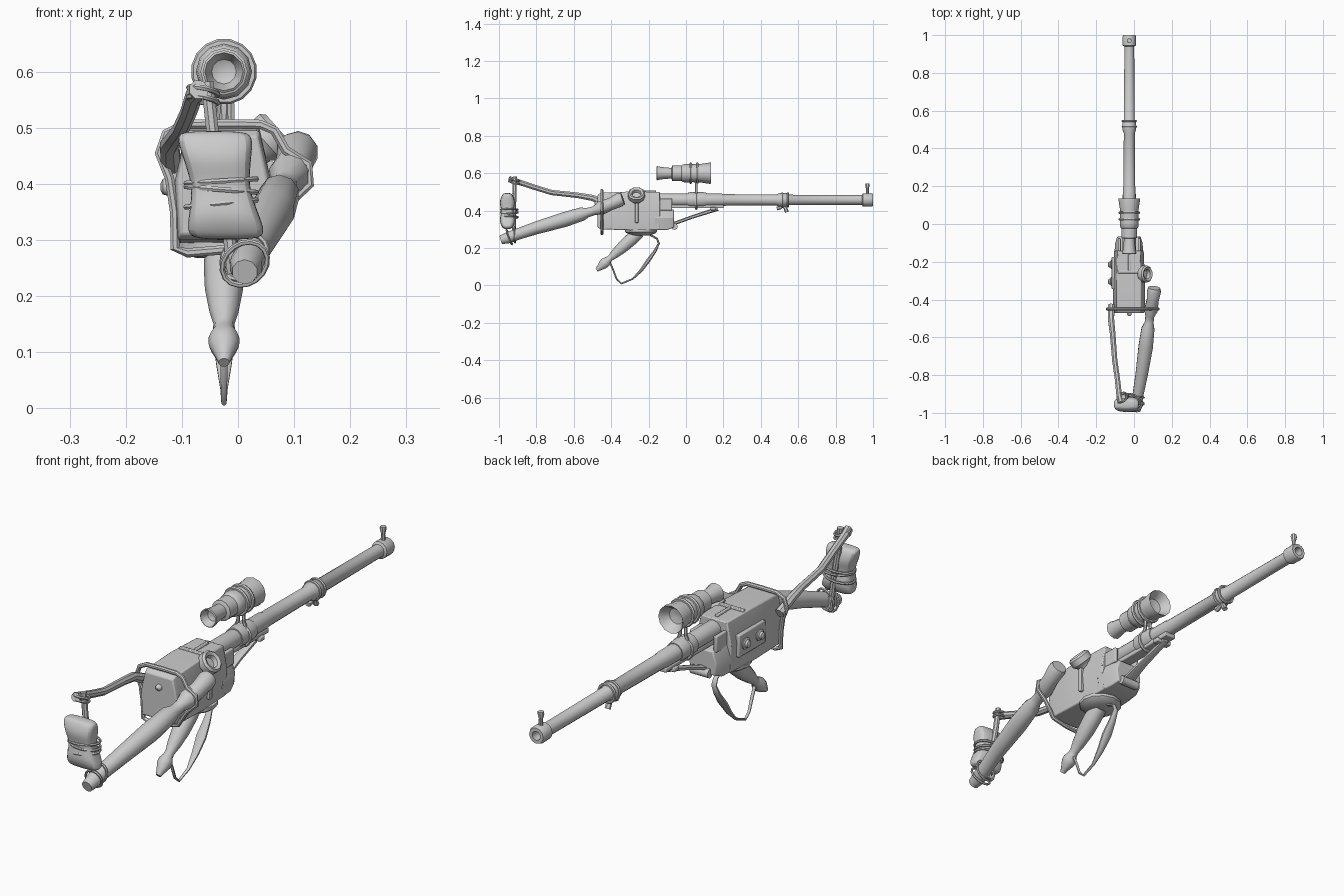
import bpy, bmesh, math
from mathutils import Vector as V

CX, BZ = -0.025, 0.457     # barrel axis


def loft(name, rings, closed=False, bevel=0, subsurf=0, angle=40):
    """Skin a list of point rings into one solid."""
    bm = bmesh.new()
    vs = [[bm.verts.new(p) for p in r] for r in rings]
    n, m = len(vs[0]), len(vs)
    for i in range(m if closed else m - 1):
        a, b = vs[i], vs[(i + 1) % m]
        for j in range(n):
            k = (j + 1) % n
            bm.faces.new((a[j], a[k], b[k], b[j]))
    if not closed:
        bm.faces.new(vs[0][::-1])
        bm.faces.new(vs[-1])
    bmesh.ops.recalc_face_normals(bm, faces=bm.faces)
    me = bpy.data.meshes.new(name)
    bm.to_mesh(me)
    bm.free()
    ob = bpy.data.objects.new(name, me)
    bpy.context.collection.objects.link(ob)
    bpy.ops.object.select_all(action='DESELECT')
    ob.select_set(True)
    bpy.context.view_layer.objects.active = ob
    bpy.ops.object.shade_smooth_by_angle(angle=math.radians(angle))
    if bevel:
        mod = ob.modifiers.new("bevel", 'BEVEL')
        mod.width, mod.segments = bevel, 2
    if subsurf:
        mod = ob.modifiers.new("subsurf", 'SUBSURF')
        mod.levels = mod.render_levels = subsurf
    return ob


def circle(c, u, w, ru, rw, n):
    return [c + u * (ru * math.cos(2 * math.pi * (j + .5) / n)) + w * (rw * math.sin(2 * math.pi * (j + .5) / n))
            for j in range(n)]


def lathe(name, origin, axis, profile, n=12):
    """Turn (distance, radius) pairs about an axis."""
    a = V(axis).normalized()
    u = a.orthogonal().normalized()
    w = a.cross(u)
    return loft(name, [circle(V(origin) + a * d, u, w, r, r, n) for d, r in profile])


def tube(name, pts, radii, n=8, closed=False, ref=(1, 0, 0), wide=None):
    """Sweep a round or flat section along a path."""
    P = [V(p) for p in pts]
    m = len(P)
    if isinstance(radii, (int, float)):
        radii = [radii] * m
    rings, u = [], V(ref)
    for i in range(m):
        a = P[i - 1] if (i or closed) else P[0]
        b = P[(i + 1) % m] if (i < m - 1 or closed) else P[-1]
        t = (b - a).normalized()
        u = (u - t * u.dot(t)).normalized()
        rings.append(circle(P[i], u, t.cross(u), wide[i] if wide else radii[i], radii[i], n))
    return loft(name, rings, closed)


def ring(name, c, axis, R, r, R2=None, n=16):
    a = V(axis).normalized()
    u = a.orthogonal().normalized()
    return tube(name, circle(V(c), u, a.cross(u), R, R2 or R, n), r, 6, True, ref=a)


def box(name, lo, hi, bevel=0.004):
    rect = lambda z: [V((lo[0], lo[1], z)), V((hi[0], lo[1], z)), V((hi[0], hi[1], z)), V((lo[0], hi[1], z))]
    return loft(name, [rect(lo[2]), rect(hi[2])], bevel=bevel)


# Barrel, muzzle and collars
lathe("barrel", (CX, -.16, BZ), (0, 1, 0),
      [(0, .036), (.35, .034), (.36, .031), (.64, .029), (.66, .036), (.70, .036), (.71, .028), (1.10, .026),
       (1.105, .035), (1.15, .036), (1.16, .032), (1.16, .018), (1.10, .017)], 12)
lathe("front_sight", (CX, .97, .485), (0, 0, 1), [(0, .009), (.03, .008), (.05, .013), (.06, .012)], 8)
for y in (.515, .545):
    ring("barrel_tie", (CX, y, BZ), (0, 1, 0), .036, .006)
for y, z in ((.485, .412), (.54, .392)):
    tube("tie_end", [(CX, .52, .425), (CX, (y + .52) / 2, .415), (CX, y, z)], [.007, .009, .011],
         6, wide=[.006, .012, .012])

# Under-barrel rail and brace
box("rail", (-.05, -.15, .413), (0, .2, .432))
tube("brace", [(CX, -.08, .325), (CX, .03, .365), (CX, .17, .41)], [.009, .009, .011], 6, wide=[.03, .02, .014])
box("rail_crosspiece", (-.06, .13, .402), (.01, .16, .42))
lathe("brace_lug", (CX - .04, -.062, .315), (1, 0, 0), [(0, .018), (.08, .018)], 10)

# Telescopic sight
lathe("scope", (CX, -.158, .60), (0, 1, 0),
      [(.035, .012), (.03, .022), (0, .034), (.003, .038), (.025, .033), (.08, .028), (.085, .042), (.135, .042),
       (.14, .047), (.16, .05), (.19, .048), (.24, .05), (.285, .057), (.292, .056), (.28, .045), (.255, .032),
       (.25, .01)], 12)
for y in (.025, .06):
    ring("scope_ring", (CX, y, .60), (0, 1, 0), .052, .007)
for s in (-1, 1):
    tube("scope_post", [(CX + s * .012, .055, .555), (CX + s * .013, .055, .51), (CX + s * .024, .055, .48)], .007, 6)
ring("barrel_clamp", (CX, .055, .452), (0, 1, 0), .042, .007)
lathe("barrel_sleeve", (CX, .01, BZ), (0, 1, 0), [(0, .04), (.02, .042), (.08, .042), (.1, .038)], 12)


# Receiver: lofted hexagonal section, with a lower nose
def section(y, sx, zlo, zhi):
    pts = ((-.08, 0), (.075, 0), (.085, .55), (.065, 1), (-.065, 1), (-.085, .55))
    return [V((-.027 + x * sx, y, zlo + t * (zhi - zlo))) for x, t in pts]


loft("receiver", [section(-.472, .94, .31, .485), section(-.455, 1, .30, .495),
                  section(-.30, 1, .295, .502), section(-.14, .92, .297, .50)], bevel=.004, angle=25)
loft("receiver_nose", [section(-.17, .92, .297, .415), section(-.10, .85, .297, .412),
                       section(-.065, .72, .31, .405)], bevel=.004, angle=25)
for s in (-1, 1):
    box("receiver_cheek", (CX - .008 + s * .053, -.15, .40), (CX + .008 + s * .053, -.075, .465))
box("top_bar", (-.085, -.262, .497), (.04, -.245, .508), .003)
box("top_rib", (-.032, -.25, .497), (-.018, -.16, .507), .003)
box("side_bar", (.045, -.272, .335), (.064, -.255, .44), .003)

# Angled cup on the right shoulder
lathe("side_cup", (.015, -.265, .445), (.75, 0, .66),
      [(0, .03), (.03, .032), (.045, .046), (.07, .046), (.078, .038), (.072, .026), (.055, .022)], 10)

# Left plate with two knobs
box("side_plate", (-.118, -.345, .35), (-.10, -.175, .44))
for y in (-.215, -.305):
    lathe("side_knob", (-.112, y, .395), (-1, 0, 0), [(0, .024), (.01, .024), (.014, .016), (.022, .014), (.026, .006)], 10)

# Rear frame lashing the stock to the receiver
tube("rear_frame", [(-.02, -.45, .507), (-.095, -.45, .506), (-.128, -.45, .49), (-.14, -.45, .455), (-.122, -.45, .41),
                    (-.113, -.45, .35), (-.112, -.45, .285), (-.09, -.45, .277), (-.02, -.45, .283), (.045, -.45, .297),
                    (.085, -.45, .36), (.128, -.45, .40), (.125, -.45, .435), (.085, -.45, .46), (.065, -.45, .495),
                    (.04, -.45, .506)], .009, 8, True, ref=(0, 1, 0))
lathe("rear_bolt", (CX, -.47, .44), (0, -1, 0), [(0, .014), (.01, .012), (.018, .004)], 8)

# Lower stock arm, shaped like a turned bone
tube("stock_arm", [(.012, -.99, .243), (.014, -.955, .254), (.022, -.90, .274), (.040, -.80, .308), (.062, -.65, .352),
                   (.074, -.555, .382), (.080, -.525, .39), (.083, -.49, .40), (.09, -.455, .414), (.10, -.40, .436),
                   (.106, -.355, .458), (.108, -.338, .464)],
     [.023, .03, .03, .034, .04, .036, .025, .024, .037, .033, .038, .032], 10)

# Upper stock rod and the upright between the two
tube("stock_rod", [(-.12, -.43, .435), (-.122, -.50, .468), (-.113, -.58, .482), (-.102, -.72, .497), (-.088, -.82, .528),
                   (-.078, -.91, .558), (-.07, -.945, .568)], [.02, .018, .016, .015, .015, .016, .018], 8)
tube("stock_upright", [(-.055, -.915, .582), (-.045, -.918, .49), (-.022, -.92, .36), (-.008, -.92, .24)], .012, 8)
for dz in (-.008, .008):
    ring("upper_tie", (-.062, -.918, .558 + dz), (.15, .2, 1), .03, .005, .022)
for d in (0, .03):
    ring("lower_tie", (.012, -.945 + d, .258 + d * .4), (.1, 1, .35 - d * 12), .045, .005, .036)

# Shoulder cushion with cords
rows = ((.30, .058, .018), (.315, .07, .03), (.345, .062, .042), (.385, .052, .032), (.41, .053, .032),
        (.445, .06, .042), (.48, .068, .03), (.495, .06, .018))
rings = []
for z, w, d in rows:
    c = V((-.031 - (z - .395) * .12, -.955, z))
    rings.append([c + V((x * w, y * d, 0)) for x, y in
                  ((-1, -1), (0, -1.05), (1, -1), (1, 0), (1, 1), (0, 1.05), (-1, 1), (-1, 0))])
loft("cushion", rings, subsurf=2)
for z, t in ((.405, .06), (.39, -.08), (.365, .1)):
    c = V((-.03, -.945, z))
    tube("cushion_cord", [p + V((0, 0, (p.x - c.x) * t)) for p in
                          circle(c, V((1, 0, 0)), V((0, 1, 0)), .064, .046, 16)], .005, 6, True, ref=(0, 0, 1))

# Grip with base disc
lathe("grip_base", (CX, -.24, .268), (0, 0, 1), [(0, .05), (.01, .075), (.018, .085), (.032, .085)], 12)
lathe("grip", (CX, -.25, .285), (0, -.745, -.667),
      [(0, .034), (.05, .036), (.11, .034), (.17, .026), (.205, .018), (.22, .019), (.24, .028), (.26, .027),
       (.285, .017), (.305, .010)], 10)

# Guard loop: a cord that widens into a leaf
tube("guard_loop", [(CX, -.19, .27), (CX, -.155, .25), (CX, -.145, .225), (CX, -.165, .185), (CX, -.20, .135),
                    (CX, -.24, .08), (CX, -.285, .035), (CX, -.345, .010), (CX, -.37, .032), (CX, -.39, .085),
                    (CX, -.41, .13)],
     [.006, .006, .006, .009, .012, .009, .005, .005, .005, .005, .005], 8,
     wide=[.008, .010, .012, .016, .022, .015, .007, .005, .006, .007, .007])
